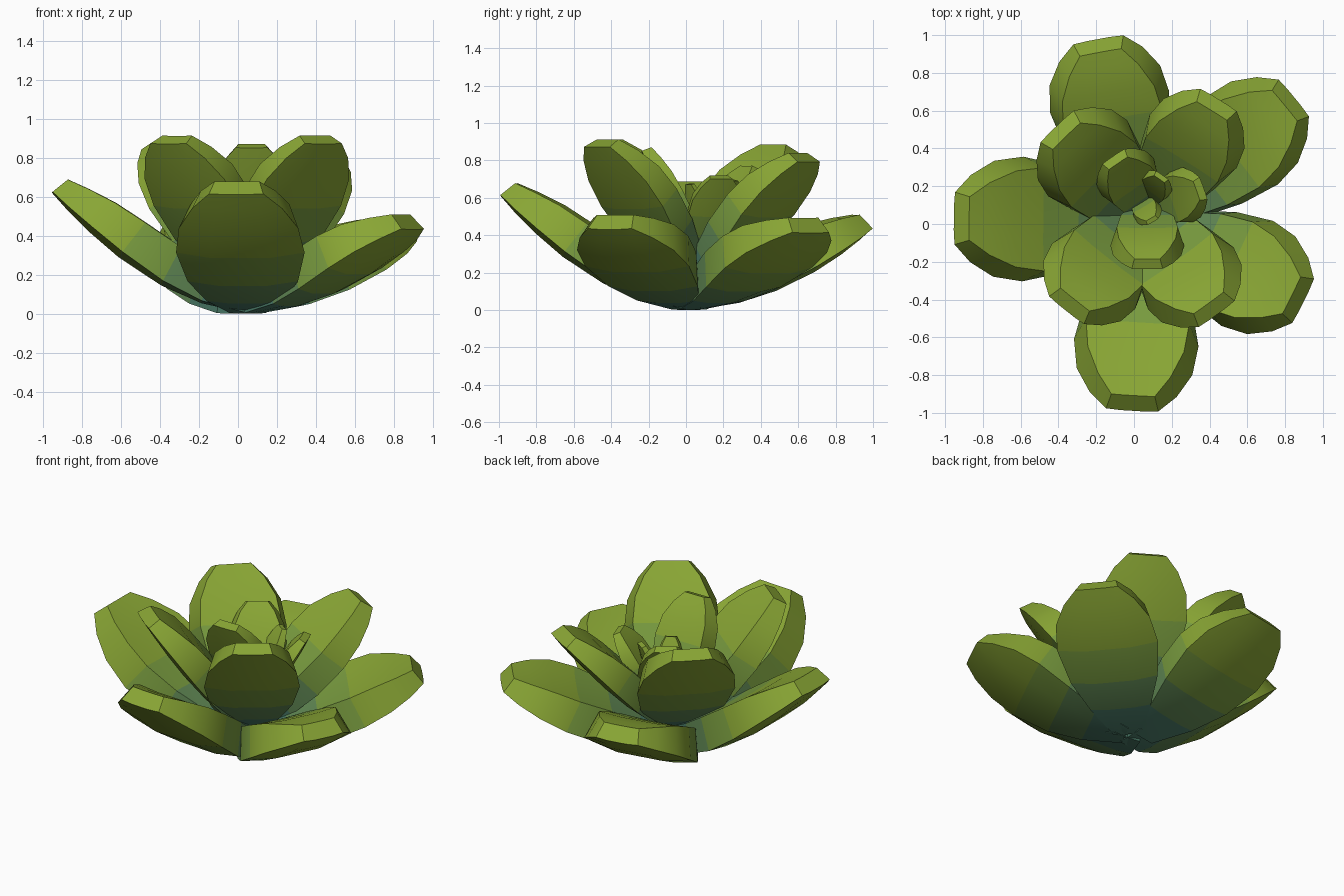
import bpy, bmesh, math
from mathutils import Vector

if "Cube" in bpy.data.objects:
    bpy.data.objects.remove(bpy.data.objects["Cube"])


def material(name, color):
    m = bpy.data.materials.new(name)
    m.diffuse_color = (*color, 1)
    m.use_nodes = True
    m.node_tree.nodes["Principled BSDF"].inputs["Base Color"].default_value = m.diffuse_color
    return m


# Leaf colours from base to tip
MATS = [material("leaf_base", (0.07, 0.20, 0.14)),
        material("leaf_lower", (0.12, 0.25, 0.09)),
        material("leaf_middle", (0.19, 0.33, 0.05)),
        material("leaf_tip", (0.25, 0.38, 0.035))]

# Leaf rows: (position along leaf, half width factor, thickness factor, colour)
ROWS = [(0.0, 0.28, 0.55, 0), (0.22, 0.60, 0.85, 0), (0.42, 0.86, 1.0, 1),
        (0.64, 1.0, 1.0, 2), (0.80, 0.93, 0.9, 3), (0.92, 0.70, 0.69, 3),
        (1.0, 0.42, 0.48, 3)]
COLS = (-1, -0.45, 0.45, 1)


def leaf(name, base, tip, half_width, thick, cup, sag):
    """Plump leaf with tall sides; its underside follows a curve base -> tip."""
    b, e = Vector(base), Vector(tip)
    out = Vector((e.x - b.x, e.y - b.y, 0))
    side = Vector((-out.y, out.x, 0)).normalized()
    ctrl = b + out * 0.55 + Vector((0, 0, (e.z - b.z) * sag))
    bm = bmesh.new()
    low, top = [], []
    for t, w, h, _ in ROWS:
        p = b * (1 - t) ** 2 + ctrl * 2 * t * (1 - t) + e * t * t
        d = ((ctrl - b) * (1 - t) + (e - ctrl) * t).normalized()
        n = d.cross(side)
        hw = half_width * w
        low.append([bm.verts.new(p + side * v * hw + n * cup * (v * w) ** 2)
                    for v in COLS])
        top.append([bm.verts.new(p + side * v * hw * 0.83
                                 + n * (thick * h + cup * 0.3 * (v * w) ** 2))
                    for v in COLS])
    last = len(COLS) - 1
    for i in range(len(ROWS) - 1):
        faces = []
        for j in range(last):
            faces.append((low[i][j], low[i][j + 1], low[i + 1][j + 1], low[i + 1][j]))
            faces.append((top[i][j], top[i + 1][j], top[i + 1][j + 1], top[i][j + 1]))
        for j in (0, last):
            faces.append((low[i][j], low[i + 1][j], top[i + 1][j], top[i][j]))
        for f in faces:
            bm.faces.new(f).material_index = ROWS[i + 1][3]
    for i, m in ((0, 0), (-1, 3)):
        for j in range(last):
            f = bm.faces.new((low[i][j], low[i][j + 1], top[i][j + 1], top[i][j]))
            f.material_index = m
    bmesh.ops.recalc_face_normals(bm, faces=bm.faces)
    me = bpy.data.meshes.new(name)
    bm.to_mesh(me)
    bm.free()
    for m in MATS:
        me.materials.append(m)
    ob = bpy.data.objects.new(name, me)
    bpy.context.collection.objects.link(ob)
    ob.select_set(True)
    bpy.context.view_layer.objects.active = ob


# Outer ring of spreading leaves
OUTER = [("front", (0.05, 0.0, 0.0), (-0.01, -0.99, 0.61), 0.33),
         ("left", (0.05, 0.02, 0.0), (-0.955, 0.03, 0.62), 0.33),
         ("back", (-0.02, 0.05, 0.0), (-0.19, 0.98, 0.43), 0.32),
         ("back_right", (0.07, 0.03, 0.0), (0.85, 0.67, 0.41), 0.30),
         ("front_right", (0.07, 0.0, 0.0), (0.90, -0.41, 0.43), 0.31)]
for n, b, t, w in OUTER:
    leaf("outer_leaf_" + n, b, t, w, 0.22, 0.045, 0.10)

# Middle ring of steeper leaves
MIDDLE = [("front_left", (0.03, 0.03, 0.10), (-0.36, -0.46, 0.87), 0.28),
          ("front_right", (0.07, 0.03, 0.10), (0.44, -0.48, 0.87), 0.28),
          ("back_left", (0.03, 0.06, 0.10), (-0.41, 0.52, 0.84), 0.29),
          ("back_right", (0.08, 0.06, 0.10), (0.45, 0.66, 0.79), 0.27)]
for n, b, t, w in MIDDLE:
    leaf("middle_leaf_" + n, b, t, w, 0.18, 0.03, 0.34)

# Small heart leaves in the centre
INNER = [("front", (0.07, 0.08, 0.2), (0.07, -0.24, 0.85), 0.195),
         ("back_left", (0.08, 0.08, 0.2), (-0.11, 0.36, 0.75), 0.17),
         ("right", (0.09, 0.09, 0.2), (0.37, 0.19, 0.70), 0.15),
         ("small_back", (0.06, 0.13, 0.25), (0.15, 0.26, 0.69), 0.095),
         ("small_front", (0.03, 0.13, 0.25), (0.10, 0.01, 0.67), 0.08)]
for n, b, t, w in INNER:
    leaf("inner_leaf_" + n, b, t, w, w * 0.62, w * 0.1, 0.40)

bpy.ops.object.shade_smooth_by_angle(angle=math.radians(30))
